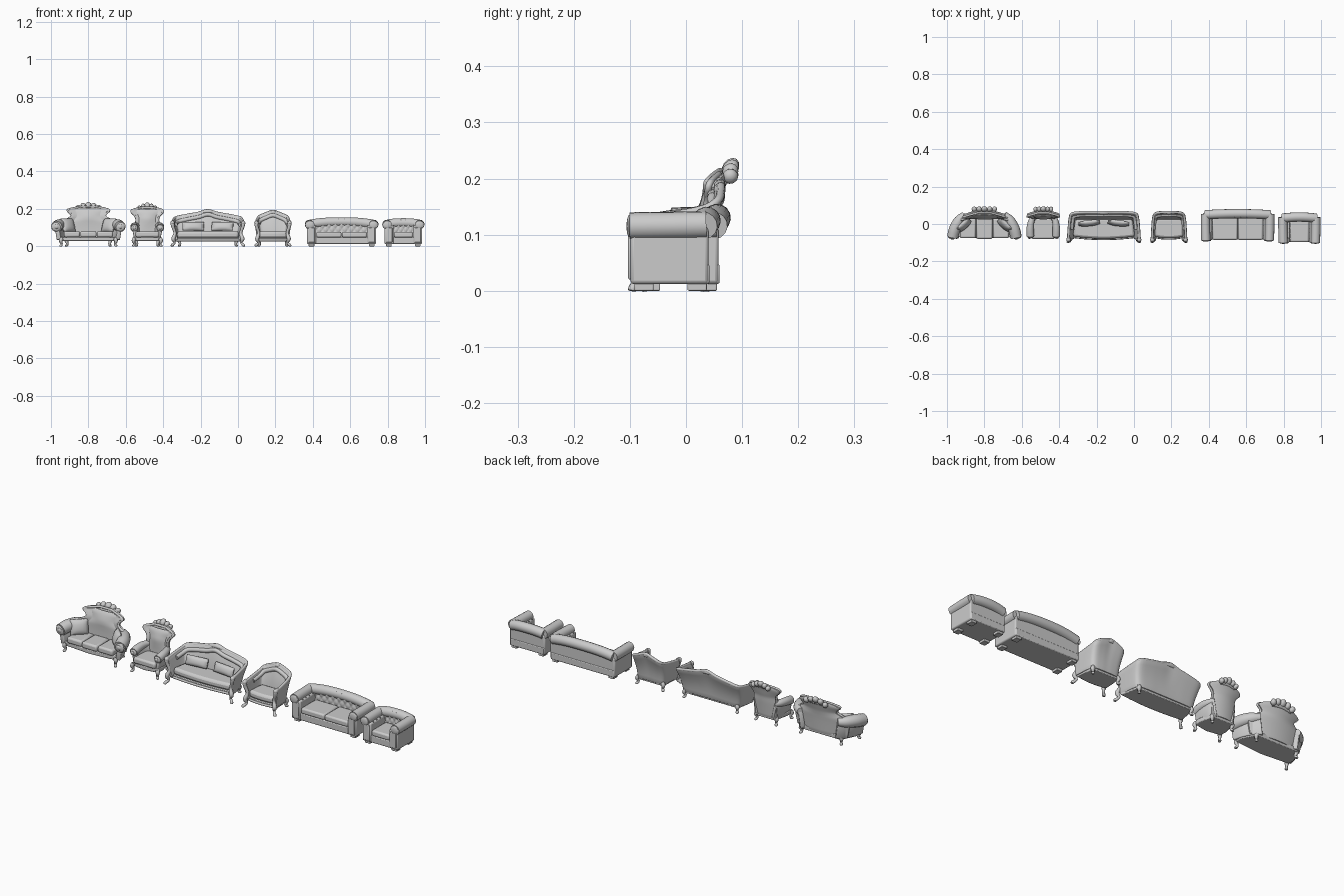
import bpy, bmesh, math
from mathutils import Vector, Euler

if "Cube" in bpy.data.objects:
    bpy.data.objects.remove(bpy.data.objects["Cube"])

def finish(name, bm, angle=40, bevel=0, solid=0, seg=2):
    bmesh.ops.recalc_face_normals(bm, faces=bm.faces)
    me = bpy.data.meshes.new(name)
    bm.to_mesh(me)
    bm.free()
    ob = bpy.data.objects.new(name, me)
    bpy.context.collection.objects.link(ob)
    bpy.ops.object.select_all(action='DESELECT')
    ob.select_set(True)
    bpy.context.view_layer.objects.active = ob
    bpy.ops.object.shade_smooth_by_angle(angle=math.radians(angle))
    if solid:
        m = ob.modifiers.new("thickness", 'SOLIDIFY')
        m.thickness, m.offset = solid, 0
    if bevel:
        m = ob.modifiers.new("soft_edges", 'BEVEL')
        m.width, m.segments, m.limit_method = bevel, seg, 'ANGLE'
    return ob

def curve(pts, k=4):
    """Smooth path through points of any dimension."""
    out = []
    for i in range(len(pts) - 1):
        a, b, c, d = (pts[max(0, min(len(pts) - 1, j))] for j in (i - 1, i, i + 1, i + 2))
        for s in range(k):
            t = s / k
            out.append(tuple(.5 * (2*q + (r-p)*t + (2*p-5*q+4*r-w)*t*t + (3*q-p-3*r+w)*t**3)
                             for p, q, r, w in zip(a, b, c, d)))
    return out + [tuple(pts[-1])]

def sheet(name, rows, closed=False, caps=False, **kw):
    bm = bmesh.new()
    vs = [[bm.verts.new(p) for p in r] for r in rows]
    n = len(rows[0])
    for a, b in zip(vs, vs[1:]):
        for i in range(n if closed else n - 1):
            j = (i + 1) % n
            bm.faces.new((a[i], a[j], b[j], b[i]))
    if caps:
        bm.faces.new(vs[0][::-1])
        bm.faces.new(vs[-1])
    return finish(name, bm, **kw)

def tube(name, pts, n=10, k=4):
    """Round bar along (x, y, z, radius) points."""
    pts = curve(pts, k)
    P = [Vector(p[:3]) for p in pts]
    rings, last, side = [], None, None
    for i, p in enumerate(P):
        t = (P[min(i + 1, len(P) - 1)] - P[max(i - 1, 0)]).normalized()
        if last is None:
            side = t.orthogonal().normalized()
        else:
            side = last.rotation_difference(t) @ side
        last, up = t, t.cross(side)
        rings.append([p + pts[i][3] * (side * math.cos(a) + up * math.sin(a))
                      for a in (2 * math.pi * j / n for j in range(n))])
    return sheet(name, rows=rings, closed=True, caps=True, angle=50)

def prism(name, outline, z0, z1, bevel=.004):
    rows = [[(x, y, z) for x, y in outline] for z in (z0, z1)]
    return sheet(name, rows, closed=True, caps=True, bevel=bevel)

def box(name, x0, x1, y0, y1, z0, z1, bevel=.004):
    return prism(name, [(x0, y0), (x1, y0), (x1, y1), (x0, y1)], z0, z1, bevel)

def pillow(name, c, size, rot=(0, 0, 0), pinch=.75):
    bm = bmesh.new()
    bmesh.ops.create_cube(bm, size=2)
    bmesh.ops.subdivide_edges(bm, edges=bm.edges, cuts=5, use_grid_fill=True)
    R = Euler(rot).to_matrix()
    for v in bm.verts:
        x, y, z = v.co
        z *= (1 - pinch * abs(x)**3) * (1 - pinch * abs(y)**3)
        v.co = R @ Vector((x * size[0]/2, y * size[1]/2, z * size[2]/2)) + Vector(c)
    return finish(name, bm, angle=70)

def ball(name, c, r, rot=(0, 0, 0), seg=10):
    bm = bmesh.new()
    bmesh.ops.create_uvsphere(bm, u_segments=seg, v_segments=max(4, seg - 4), radius=1)
    R = Euler(rot).to_matrix()
    for v in bm.verts:
        v.co = R @ Vector(a * b for a, b in zip(v.co, r)) + Vector(c)
    return finish(name, bm)

def leg(name, x, y, h, s, fy):
    """Curved leg flaring out along s (x) and fy (y)."""
    tube(name, [(x, y, h, .010), (x + .005*s, y + .004*fy, h*.7, .010), (x, y, h*.3, .006),
                (x + .004*s, y + .005*fy, .004, .008), (x + .004*s, y + .005*fy, 0, .007)], 8, 3)

# ---- crested seats with rolled arms ----
def crested(name, cx, w, rows, arm, n, lobes):
    rows = curve(rows, 3)
    us = [i / 8 for i in range(-8, 9)]
    grid = [[(cx + hw*u, y - .03*(hw/.16)*u*u, z) for u in us] for z, hw, y in rows]
    sheet(name + "_back", grid, solid=.02, bevel=.004)
    edge = [r[0] for r in grid[5:]] + [r[-1] for r in grid[:4:-1]]
    tube(name + "_back_trim", [(x, y - .004, z, .006) for x, y, z in edge], 8, 1)
    pad = [[(cx + hw*.8*u, y - .012 - .012*math.cos(u*1.5) * math.sin(math.pi*i/(len(rows)-1)), z)
            for u in us] for i, (z, hw, y) in enumerate(rows[:-3])]
    sheet(name + "_back_pad", pad, solid=.006)
    # seat frame and cushions
    half = [(w*.9, -.065), (w*.92, -.03), (w*.7, .045)]
    outline = [(cx, -.078)] + [(cx+x, y) for x, y in half] + [(cx-x, y) for x, y in half[::-1]]
    prism(name + "_seat_rail", outline, .028, .05)
    cw = 1.56 * w / n
    for i in range(n):
        x0 = cx - .78*w + i*cw
        f = -.08 if (n == 1 or i == 1) else -.076
        box(name + "_seat_cushion", x0 + .001, x0 + cw - .001, f, .03, .048, .08, .009)
    for s in (-1, 1):
        path = [(cx + s*x, y, z, r) for x, y, z, r in arm]
        tube(name + "_arm_roll", path, 14)
        fx, fy, fz, fr = path[0]
        ball(name + "_arm_scroll", (fx, fy, fz), (fr*.85, .009, fr*.85), seg=14)
        ball(name + "_arm_rosette", (fx, fy - .007, fz), (fr*.4, .006, fr*.4))
        c = curve(path)
        sheet(name + "_arm_panel", [[(x - s*d*.012, y, z - (z - .035)*d) for x, y, z, r in c]
                                    for d in (0, .5, 1)], solid=.024, bevel=.004)
        leg(name + "_front_leg", cx + s*w*.84, -.066, .042, s, -1)
        leg(name + "_back_leg", cx + s*w*.66, .03, .042, s, 1)
    # carved crest
    for x, z, r in lobes:
        for s in ((-1, 1) if x else (1,)):
            ball(name + "_crest_lobe", (cx + s*x, .079, z), (r, .014, r*1.15), (-.6, s*x*9, 0))
    tube(name + "_crest_base", [(cx - lobes[-1][0], .068, .197, .007), (cx, .07, .203, .01),
                                (cx + lobes[-1][0], .068, .197, .007)])

crested("crested_sofa", -.8, .17,
        [(.04, .14, .04), (.10, .152, .045), (.128, .15, .048), (.143, .115, .05), (.16, .09, .053),
         (.178, .098, .058), (.192, .112, .062), (.203, .085, .066), (.213, .03, .07)],
        [(.17, -.07, .105, .03), (.158, -.025, .113, .031), (.135, .02, .118, .027), (.105, .05, .12, .018)],
        3, [(0, .219, .017), (.028, .216, .015), (.054, .206, .014)])
crested("crested_chair", -.485, .082,
        [(.04, .06, .04), (.09, .062, .045), (.12, .06, .048), (.145, .058, .05), (.165, .066, .055),
         (.185, .085, .06), (.197, .072, .064), (.207, .03, .068)],
        [(.069, -.065, .098, .021), (.07, -.025, .106, .02), (.064, .015, .11, .017), (.05, .045, .112, .012)],
        1, [(0, .217, .016), (.022, .213, .013), (.041, .204, .012)])
for s in (-1, 1):
    pillow("crested_sofa_pillow", (-.8 + s*.108, -.005, .112), (.085, .075, .034), (1.25, 0, -s*.75))

# ---- framed seats with one wraparound back ----
def framed(name, cx, half, peak, bulge):
    w = half[0][0]
    top = [(-x, y, z) for x, y, z in half] + [(0, .062, peak)] + half[::-1]
    top = curve(top, 4)
    rows = []
    for i in range(7):
        t = i / 6
        b = .007 * math.sin(math.pi * t)
        rows.append([(cx + x*(.88 + .12*t), (y*(1-t) + y*t) - (.035*(1-t) + b) * max(0, (y+.08)/.14),
                      .035 + (z - .035)*t) for x, y, z in top])
    sheet(name + "_wraparound_back", rows, solid=.014, bevel=.002)
    tube(name + "_top_rail", [(cx + x, y, z, .0075) for x, y, z in top], 8, 1)
    # padded band along the inner back
    tube(name + "_back_bolster", [(cx + x*.93, y - .014, z - .022, .011) for x, y, z in top[5:-5]], 10, 1)
    front = [(cx + u/6*w*.92, -.068 - bulge*(1 - (u/6)**2)) for u in range(-6, 7)]
    rear = [(cx + w*.84, .028), (cx - w*.84, .028)]
    prism(name + "_seat_rail", front + rear, .025, .046, .003)
    prism(name + "_seat_cushion", [(cx + (x - cx)*.95, y + .002) for x, y in front + rear], .044, .08, .012)
    tube(name + "_front_moulding", [(x, y, .033, .006) for x, y in front], 8, 1)
    for s in (-1, 1):
        tube(name + "_front_leg_and_post",
             [(cx + s*(w + dx), y, z, r) for dx, y, z, r in
              ((.002, -.096, 0, .007), (0, -.094, .006, .008), (-.012, -.083, .02, .006),
               (-.005, -.088, .04, .011), (-.014, -.08, .07, .008), (-.003, -.085, .105, .009),
               (-.001, -.084, .122, .011), (-.001, -.07, .13, .009))])
        ball(name + "_arm_knuckle", (cx + s*(w - .001), -.084, .125), (.012, .013, .012))
        leg(name + "_back_leg", cx + s*w*.78, .022, .04, s, 1)
    # peaked crest
    tube(name + "_crest", [(cx - w*.25, .06, peak - .014, .004), (cx, .06, peak - .006, .011),
                           (cx + w*.25, .06, peak - .014, .004)])

framed("framed_sofa", -.161, [(.19, -.08, .127), (.187, -.03, .135), (.181, .03, .145), (.168, .056, .155),
                              (.11, .062, .167), (.05, .062, .178)], .192, .012)
framed("framed_chair", .187, [(.09, -.08, .125), (.088, -.03, .133), (.083, .03, .145), (.072, .056, .16),
                              (.035, .062, .176)], .187, .01)
for s in (-1, 1):
    pillow("framed_sofa_pillow", (-.161 + s*.078, .005, .107), (.115, .048, .03), (1.2, 0, -s*.1))

# ---- tufted club seats with scroll arms ----
def club(name, cx, w, y0, y1, n, arch):
    ai, yb = w - .062, y1 - .045
    box(name + "_base", cx - w + .016, cx + w - .016, y0 + .006, y1 - .02, .012, .048)
    box(name + "_back_body", cx - w + .016, cx + w - .016, yb + .006, y1 - .022, .012, .115, .008)
    # arched back roll
    roll = [(cx + u/6*(w - .024), y1 - .025 - .006*(u/6)**2, .116 + arch*(1 - abs(u/6)**2.5), .025)
            for u in range(-6, 7)]
    tube(name + "_back_roll", roll, 14, 2)
    # buttoned inner back
    N, cols = 8 * n, 32 * n
    rows = []
    for j in range(13):
        t = j / 12
        row = []
        for i in range(cols + 1):
            u = 2*i/cols - 1
            puff = abs(math.cos(math.pi*(u*N/4 + t*1.5)) * math.cos(math.pi*(u*N/4 - t*1.5)))
            row.append((cx + u*ai, yb + .004 - .006*puff**.5, .065 + t*(.06 + arch*(1 - abs(u)**2.5))))
        rows.append(row)
    sheet(name + "_tufted_back", rows, angle=60)
    for r in range(3):
        k = 4*n + r % 2
        for i in range(k):
            u = (2*i + 1)/k - 1
            lift = arch * (1 - abs(u)**2.5)
            ball(name + "_button", (cx + u*ai*.95, yb + (.002, -.001, .003)[r], (.092, .112, .131)[r] + lift*(.4 + .3*r)),
                 (.0028,) * 3, seg=6)
    # seat cushions
    cw = 2*ai / n
    for i in range(n):
        x0 = cx - ai + i*cw
        box(name + "_seat_cushion", x0 + .001, x0 + cw - .001, y0 + .005, yb + .004, .047, .077, .008)
    for s in (-1, 1):
        xa, xb = sorted((cx + s*ai, cx + s*(w - .013)))
        box(name + "_arm_body", xa, xb, y0 + .003, y1 - .022, .012, .11, .006)
        tube(name + "_arm_roll", [(cx + s*(w - .028), y0 + .002, .115, .025), (cx + s*(w - .026), (y0+y1)/2, .116, .025),
                                  (cx + s*(w - .026), y1 - .026, .117, .025)], 14)
        ball(name + "_arm_scroll", (cx + s*(w - .028), y0 + .002, .115), (.021, .006, .021), seg=14)
        box(name + "_arm_front_panel", xa + .007, xb - .007, y0 - .001, y0 + .01, .02, .1, .003)
        for i in range(4):
            ball(name + "_arm_button", (cx + s*(ai + .001), y0 + .025 + .028*i, .112), (.003,) * 3, seg=6)
        for y in (y0 + .027, y1 - .042):
            box(name + "_foot", cx + s*(w - .037) - .015, cx + s*(w - .037) + .015, y - .017, y + .017, 0, .016, .002)

club("club_sofa", .554, .198, -.09, .08, 2, .014)
club("club_chair", .884, .114, -.102, .062, 1, .009)
